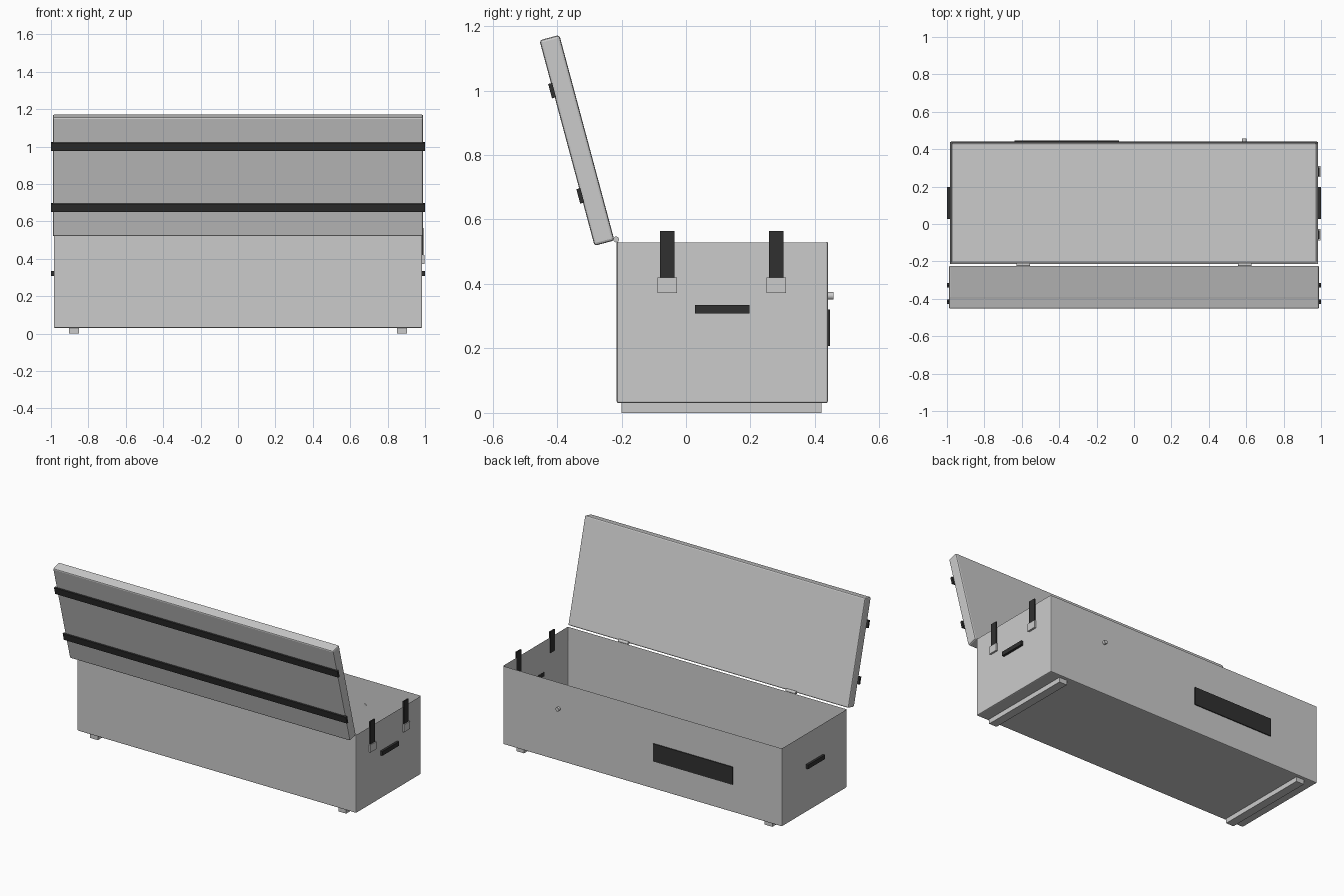
import bpy, bmesh
from math import radians
from mathutils import Matrix, Vector

if "Cube" in bpy.data.objects:
    bpy.data.objects.remove(bpy.data.objects["Cube"])


def finish(name, bm, mat=None, bevel=0.0, segments=2):
    me = bpy.data.meshes.new(name)
    bm.to_mesh(me)
    bm.free()
    ob = bpy.data.objects.new(name, me)
    bpy.context.collection.objects.link(ob)
    if mat:
        me.materials.append(mat)
    if bevel:
        mod = ob.modifiers.new("bevel", 'BEVEL')
        mod.width = bevel
        mod.segments = segments
        mod.limit_method = 'ANGLE'
    return ob


def box_mesh(lo, hi, xf=None):
    lo, hi = Vector(lo), Vector(hi)
    bm = bmesh.new()
    bmesh.ops.create_cube(bm, size=1, matrix=Matrix.Translation((lo + hi) / 2) @ Matrix.Diagonal((*(hi - lo), 1)))
    if xf:
        bm.transform(xf)
    return bm


def box(name, lo, hi, mat=None, bevel=0.0, xf=None):
    return finish(name, box_mesh(lo, hi, xf), mat, bevel)


def cylinder(name, radius, depth, xf, sides=16):
    bm = bmesh.new()
    bmesh.ops.create_cone(bm, cap_ends=True, segments=sides, radius1=radius, radius2=radius, depth=depth, matrix=xf)
    for f in bm.faces:
        f.smooth = len(f.verts) == 4
    for e in bm.edges:
        e.smooth = all(len(f.verts) == 4 for f in e.link_faces)
    return finish(name, bm)


black = bpy.data.materials.new("black_webbing")
black.diffuse_color = (0.03, 0.03, 0.03, 1)
black.use_nodes = True
black.node_tree.nodes["Principled BSDF"].inputs["Base Color"].default_value = black.diffuse_color

# Open chest: inset the top face and push it down to the floor
bm = box_mesh((-0.985, -0.215, 0.03), (0.985, 0.44, 0.535))
bm.normal_update()
top = max(bm.faces, key=lambda f: f.calc_center_median().z)
bmesh.ops.inset_region(bm, faces=[top], thickness=0.013)
for v in top.verts:
    v.co.z = 0.045
finish("chest_body", bm, bevel=0.006)

# Lid, modelled closed and swung open about the hinge line
swing = Matrix.Translation((0, -0.222, 0.535)) @ Matrix.Rotation(radians(105), 4, 'X')
box("lid", (-0.99, 0, 0), (0.99, 0.66, 0.064), bevel=0.008, xf=swing)
for i, y in enumerate((0.161, 0.499)):
    box(f"lid_strap_{i + 1}", (-1, y - 0.023, 0.06), (1, y + 0.023, 0.073), black, xf=swing)

# Hanging straps and buckles on the right end
for i, y in enumerate((-0.058, 0.28)):
    box(f"end_strap_{i + 1}", (0.983, y - 0.023, 0.41), (0.992, y + 0.023, 0.565), black)
    box(f"buckle_{i + 1}", (0.983, y - 0.03, 0.372), (0.997, y + 0.03, 0.42))

# Mirrored handles, feet and hinges
for side, s in (("left", -1), ("right", 1)):
    xs = sorted((s * 0.98, s * 1.0))
    box(f"handle_{side}", (xs[0], 0.028, 0.308), (xs[1], 0.197, 0.335), black)
    box(f"foot_rail_{side}", (s * 0.877 - 0.027, -0.2, 0), (s * 0.877 + 0.027, 0.42, 0.032))
    cylinder(f"hinge_{side}", 0.009, 0.07,
             Matrix.Translation((s * 0.592, -0.217, 0.538)) @ Matrix.Rotation(radians(90), 4, 'Y'))

# Label plate and lock knob on the opening side
box("label_plate", (-0.64, 0.435, 0.207), (-0.08, 0.446, 0.32), black)
cylinder("lock_knob", 0.012, 0.022,
         Matrix.Translation((0.59, 0.446, 0.363)) @ Matrix.Rotation(radians(90), 4, 'X'))
